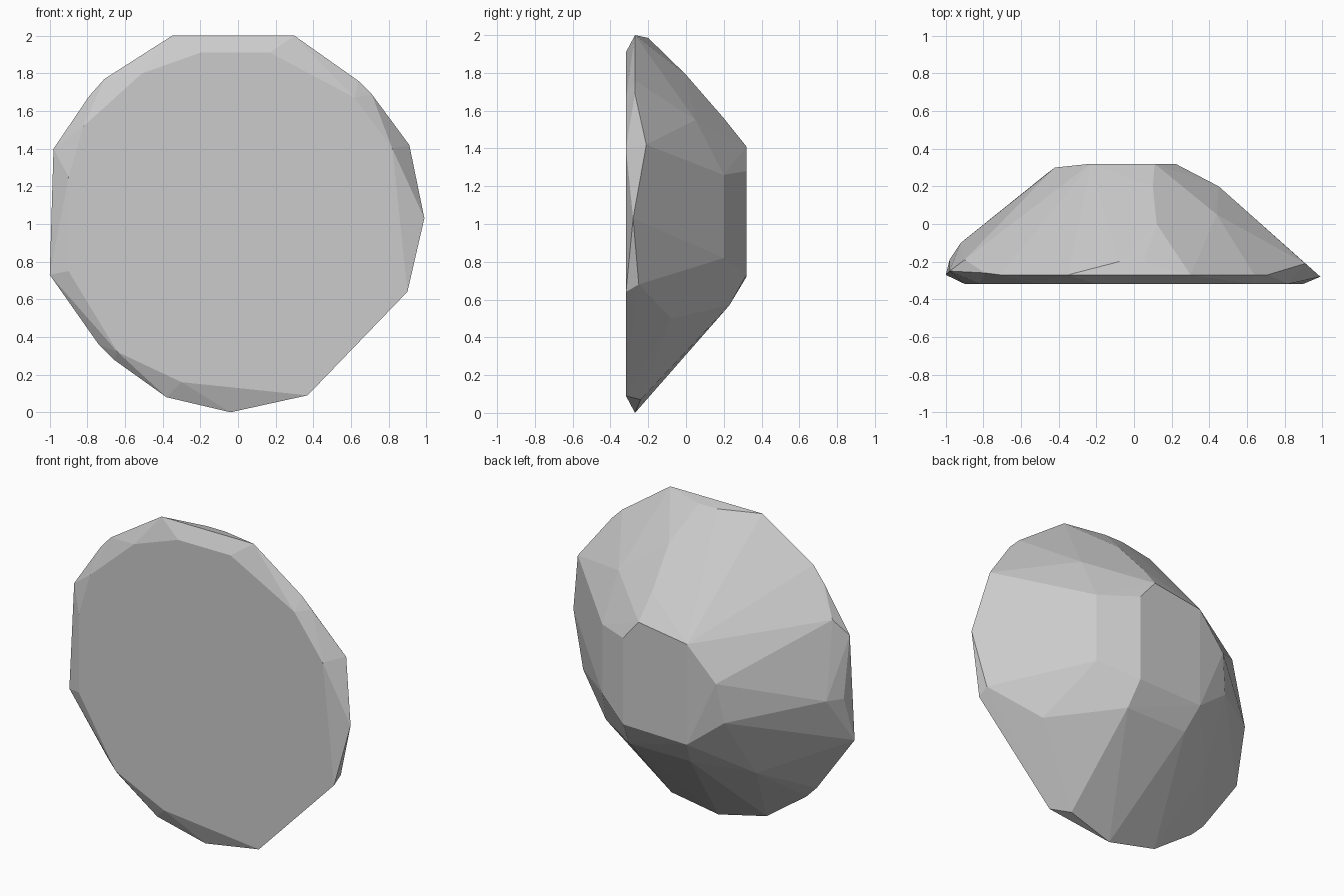
import bpy, bmesh, math

# Front flat face, as (x, z)
front_face = [(-.2, 1.91), (.17, 1.91), (.62, 1.67), (.82, 1.4), (.9, .64), (.37, .09),
              (-.3, .16), (-.64, .32), (-.9, .75), (-.9, 1.25), (-.82, 1.52), (-.51, 1.8)]

# Small flat face at the back, as (x, z)
back_face = [(.11, 1.41), (-.23, 1.36), (-.23, .72), (.22, .73), (.22, 1.28)]

# Widest rim, as (x, y, z)
rim = [(-.35, -.27, 2), (.3, -.27, 2), (.64, -.27, 1.76), (.71, -.27, 1.69), (.91, -.21, 1.42),
       (.99, -.28, 1.03), (.9, -.25, .68), (.27, -.24, .07), (-.04, -.27, 0), (-.38, -.27, .08),
       (-.66, -.27, .28), (-.74, -.26, .36), (-1, -.27, .73), (-.98, -.25, 1.4),
       (-.79, -.26, 1.68), (-.71, -.27, 1.77), (-.98, -.19, 1.02)]

# Sloping facets between rim and back face
slope = [(.05, -.2, 1.985), (-.08, -.2, 1.985), (.12, 0, 1.79), (.1, .2, 1.56),
         (.44, .05, 1.55), (.52, -.1, 1.65), (.45, .2, 1.26), (.45, .2, .82),
         (.24, .23, .57), (-.19, .23, .57), (.62, -.08, .5), (-.51, .02, .5),
         (-.46, .27, .9), (-.42, .3, 1.15), (-.68, -.19, 1.68), (-.9, -.19, 1.5),
         (-.92, -.1, 1.02)]

points = [(x, -.318, z) for x, z in front_face]
points += [(x, .32, z) for x, z in back_face]
points += rim + slope

# Faceted stone wrapped around the points
bm = bmesh.new()
for p in points:
    bm.verts.new(p)
hull = bmesh.ops.convex_hull(bm, input=bm.verts[:])
loose = [v for v in bm.verts if not v.link_faces]
bmesh.ops.delete(bm, geom=loose, context='VERTS')
bmesh.ops.dissolve_limit(bm, angle_limit=math.radians(1), verts=bm.verts[:], edges=bm.edges[:])
bmesh.ops.recalc_face_normals(bm, faces=bm.faces[:])
mesh = bpy.data.meshes.new("faceted_stone")
bm.to_mesh(mesh)
bm.free()
bpy.context.collection.objects.link(bpy.data.objects.new("faceted_stone", mesh))
